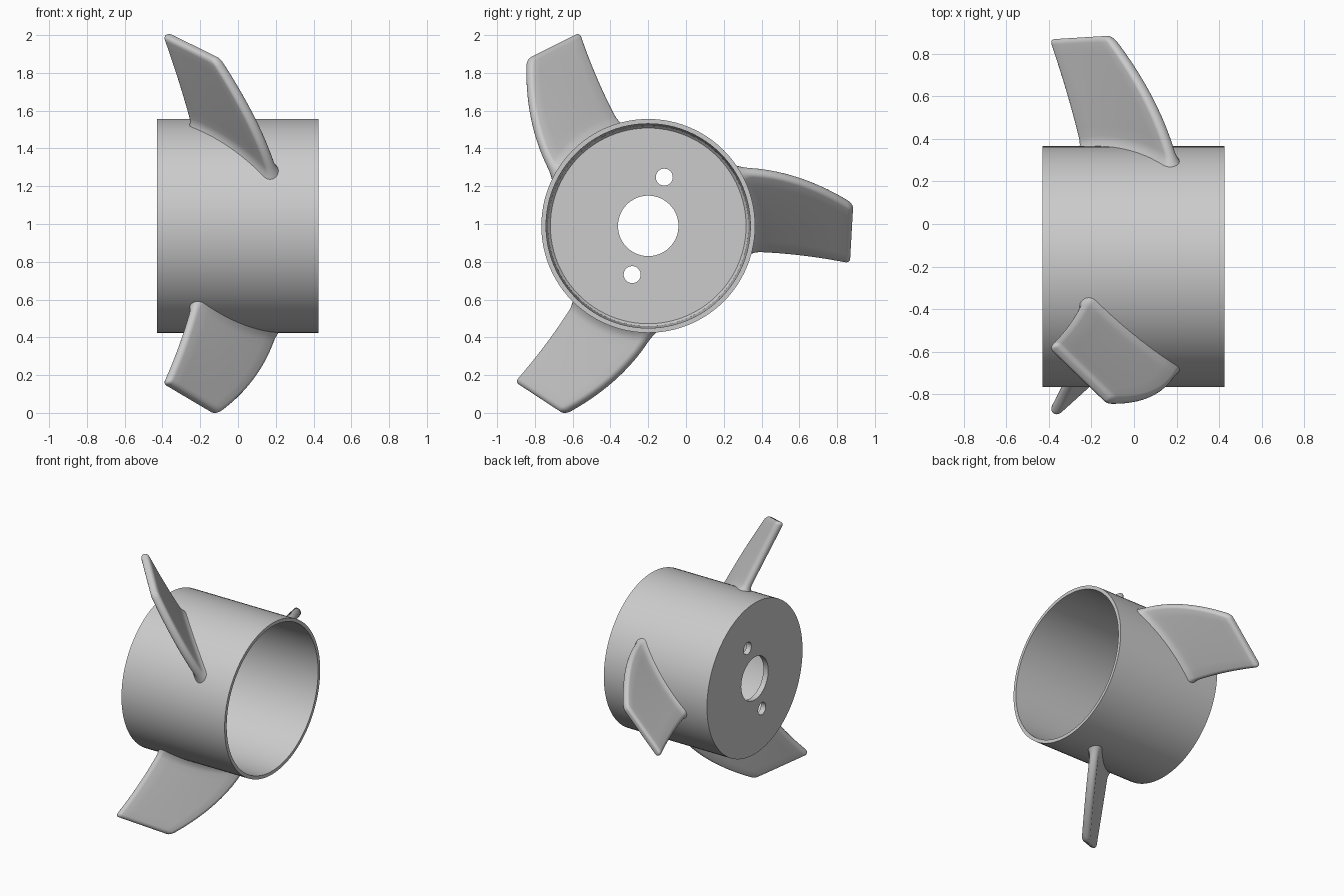
import bpy, bmesh, math
from mathutils import Vector, Matrix

if "Cube" in bpy.data.objects:
    bpy.data.objects.remove(bpy.data.objects["Cube"])

CY, CZ = -0.2, 0.99          # hub axis, parallel to x
CENTRE = Vector((0, CY, CZ))


def finish(bm, name, angle=35):
    bmesh.ops.recalc_face_normals(bm, faces=bm.faces)
    me = bpy.data.meshes.new(name)
    bm.to_mesh(me)
    bm.free()
    ob = bpy.data.objects.new(name, me)
    bpy.context.collection.objects.link(ob)
    return ob


def smooth(ob, angle=35):
    bpy.ops.object.select_all(action='DESELECT')
    ob.select_set(True)
    bpy.context.view_layer.objects.active = ob
    bpy.ops.object.shade_smooth_by_angle(angle=math.radians(angle))


def loft(bm, rings, closed=False):
    loops = [[bm.verts.new(p) for p in r] for r in rings]
    n = len(loops[0])
    pairs = list(zip(loops, loops[1:]))
    if closed:
        pairs.append((loops[-1], loops[0]))
    for a, b in pairs:
        for i in range(n):
            j = (i + 1) % n
            bm.faces.new((a[i], a[j], b[j], b[i]))
    return loops


# Hub: cup turned about x, open at +x, with a centre bore in the end plate
def ring(x, r, n=96):
    return [(x, CY + r * math.cos(2 * math.pi * i / n),
             CZ + r * math.sin(2 * math.pi * i / n)) for i in range(n)]


profile = [(-0.43, 0.16), (-0.43, 0.566), (0.425, 0.566), (0.425, 0.541),
           (-0.375, 0.531), (-0.39, 0.518), (-0.39, 0.16)]
bm = bmesh.new()
loft(bm, [ring(x, r) for x, r in profile], closed=True)
hub = finish(bm, "hub")

# Two bolt holes through the end plate
bm = bmesh.new()
for s in (1, -1):
    pos = Vector((-0.41, CY + s * 0.085, CZ + s * 0.258))
    bmesh.ops.create_cone(bm, cap_ends=True, segments=32, radius1=0.045,
                          radius2=0.045, depth=0.2,
                          matrix=Matrix.Translation(pos) @ Matrix.Rotation(math.pi / 2, 4, 'Y'))
cutter = finish(bm, "bolt_hole_cutter")
cutter.hide_render = True
mod = hub.modifiers.new("bolt_holes", 'BOOLEAN')
mod.operation, mod.solver, mod.object = 'DIFFERENCE', 'EXACT', cutter
bpy.context.view_layer.objects.active = hub
bpy.ops.object.modifier_apply(modifier=mod.name)
bpy.data.objects.remove(cutter, do_unlink=True)
smooth(hub)


# Blade: rounded plate section swept between leading and trailing edge curves
def bezier(p, s):
    a, b, c = (Vector(q) for q in p)
    return a * (1 - s) ** 2 + b * 2 * s * (1 - s) + c * s * s


LEAD = [(0.2, 0.31, 1.29), (0.125, 0.6, 1.295), (-0.11, 0.885, 1.10)]
TRAIL = [(-0.235, 0.35, 0.862), (-0.295, 0.607, 0.855), (-0.387, 0.868, 0.80)]
TIP = 0.05                    # span fraction used to round the tip


def section(s):
    lead, trail = bezier(LEAD, s), bezier(TRAIL, s)
    h = 0.029
    flare = 0.025 * max(0, 1 - s / 0.12) ** 2       # fillet at the hub
    t = max(0, (s - 1 + TIP) / TIP)
    k = math.sqrt(max(0, 1 - t * t)) * 0.75 + 0.25
    chord = lead - trail
    width = math.hypot(chord.x, chord.z)
    nrm = Vector((-chord.z, 0, chord.x)) / width
    inset = h * (1 - k) - flare * 0.5
    hh = h * k + flare
    a, b = inset + hh, width - inset - hh           # end circle centres
    pts2 = [(b + hh * math.cos(q), hh * math.sin(q))
            for q in (math.pi * (i / 8 - 0.5) for i in range(9))]
    pts2 += [(b + (a - b) * i / 8, hh) for i in range(1, 8)]
    pts2 += [(a - hh * math.cos(q), -hh * math.sin(q))
             for q in (math.pi * (i / 8 - 0.5) for i in range(9))]
    pts2 += [(a + (b - a) * i / 8, -hh) for i in range(1, 8)]
    out = []
    for u, v in pts2:
        p = trail + chord * (u / width) + nrm * v
        root0 = bezier(TRAIL, 0).lerp(bezier(LEAD, 0), u / width)
        dz = root0.z + nrm.z * v - CZ
        y_root = CY + math.sqrt(0.552 ** 2 - dz * dz)
        p.y += (1 - s) * (y_root - root0.y)         # root follows the hub wall
        out.append(p)
    return out


spans = [0, 0.03, 0.06, 0.09, 0.12] + [0.12 + 0.83 * i / 10 for i in range(1, 11)]
spans += [1 - TIP + TIP * math.sin(math.pi / 2 * i / 6) for i in range(1, 7)]

for n in range(3):
    bm = bmesh.new()
    loops = loft(bm, [section(s) for s in spans])
    for lp in (loops[0], loops[-1]):
        # cap by bridging the opposite sides of the section
        L = len(lp)
        for i in range(L // 2 - 1):
            a, b = (4 + i) % L, (5 + i) % L
            c, d = (3 - i) % L, (4 - i) % L
            q = list(dict.fromkeys((lp[a], lp[b], lp[c], lp[d])))
            bm.faces.new(q)
        bm.faces.new([lp[i % L] for i in (19, 20, 21)])
    bmesh.ops.rotate(bm, cent=CENTRE, verts=bm.verts,
                     matrix=Matrix.Rotation(n * 2 * math.pi / 3, 3, 'X'))
    smooth(finish(bm, f"blade_{n + 1}"), 50)
